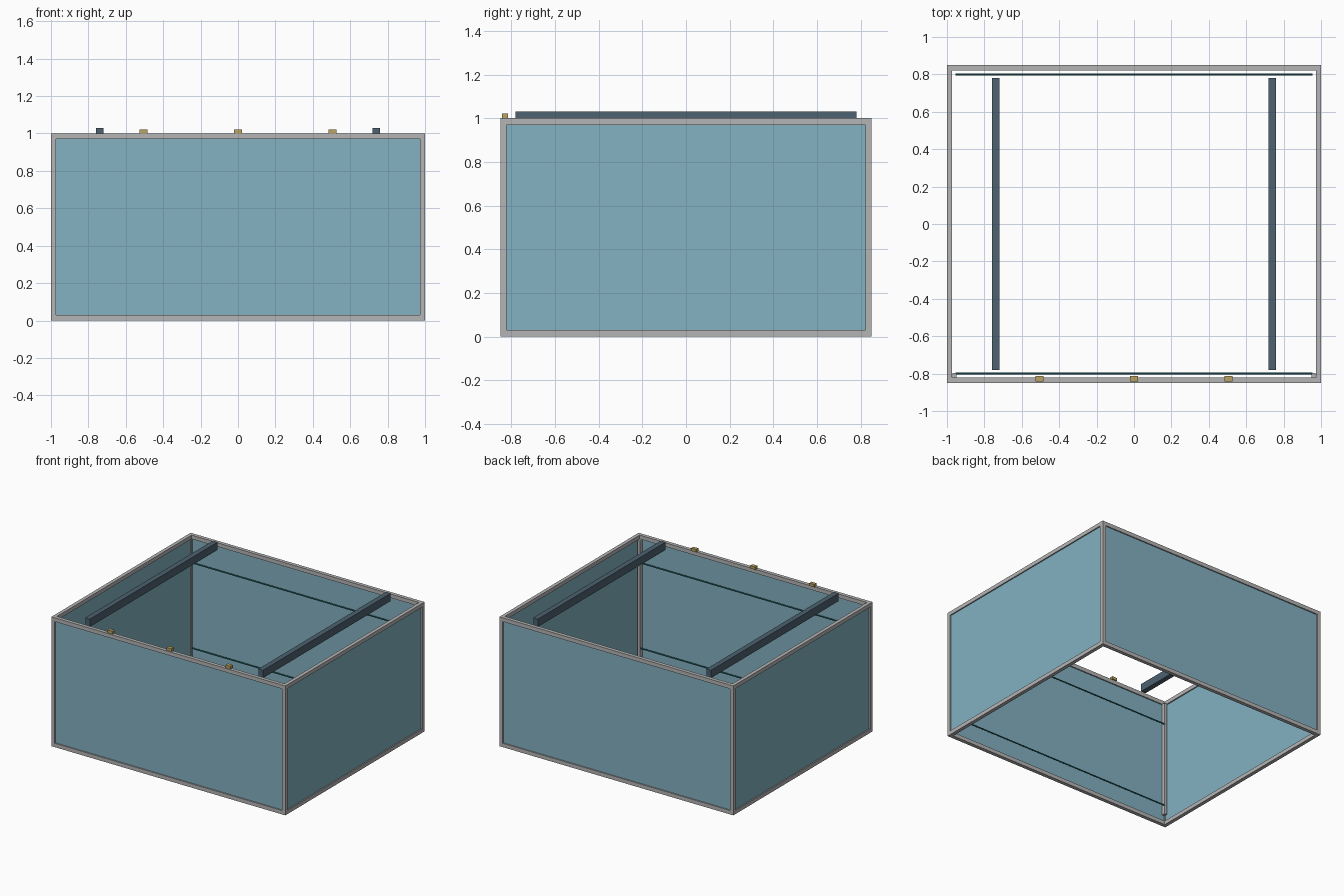
import bpy
import math

cube = bpy.data.objects.get("Cube")
if cube:
    bpy.data.objects.remove(cube, do_unlink=True)


def material(name, rgb):
    m = bpy.data.materials.new(name)
    m.use_nodes = True
    m.diffuse_color = (*rgb, 1)
    m.node_tree.nodes["Principled BSDF"].inputs["Base Color"].default_value = (*rgb, 1)
    return m


GREY = material("frame_grey", (0.46, 0.46, 0.46))
BLUE = material("panel_blue", (0.23, 0.44, 0.54))
SLATE = material("beam_slate", (0.075, 0.12, 0.16))
GOLD = material("clip_gold", (0.50, 0.36, 0.12))
TEAL = material("rod_teal", (0.02, 0.16, 0.17))


def box(name, centre, size, mat):
    bpy.ops.mesh.primitive_cube_add(size=1, location=centre)
    ob = bpy.context.object
    ob.name = name
    ob.scale = size
    bpy.ops.object.transform_apply(location=False, rotation=False, scale=True)
    ob.data.materials.append(mat)
    return ob


def rod(name, centre, length, radius, mat):
    bpy.ops.mesh.primitive_cylinder_add(vertices=12, radius=radius, depth=length,
                                        location=centre, rotation=(0, math.pi / 2, 0))
    ob = bpy.context.object
    ob.name = name
    ob.data.materials.append(mat)
    bpy.ops.object.shade_smooth_by_angle()
    return ob


HX, HY, H = 1.0, 0.85, 1.0      # half width, half depth, height
T, RAIL = 0.028, 0.03           # member width, rail height
PANEL = 0.01

# Bottom and top rails of the frame
for level, z in (("bottom", RAIL / 2), ("top", H - RAIL / 2)):
    for side, s in (("front", -1), ("back", 1)):
        box(f"{side}_{level}_rail", (0, s * (HY - T / 2), z), (2 * HX, T, RAIL), GREY)
    for side, s in (("right", -1), ("left", 1)):
        box(f"{side}_{level}_rail", (s * (HX - T / 2), 0, z),
            (T, 2 * (HY - T), RAIL), GREY)

# Corner uprights
for end, sy in (("front", -1), ("back", 1)):
    for side, sx in (("right", -1), ("left", 1)):
        box(f"{end}_{side}_upright",
            (sx * (HX - T / 2), sy * (HY - T / 2), H / 2), (T, T, H - 2 * RAIL), GREY)

# Wall panels set inside the frame
for side, s in (("front", -1), ("back", 1)):
    box(f"{side}_panel", (0, s * (HY - T / 2), H / 2),
        (2 * (HX - T), PANEL, H - 2 * RAIL), BLUE)
for side, s in (("right", -1), ("left", 1)):
    box(f"{side}_panel", (s * (HX - T / 2), 0, H / 2),
        (PANEL, 2 * (HY - T), H - 2 * RAIL), BLUE)

# Cross beams, inner posts, and horizontal rods
for side, s in (("right", -1), ("left", 1)):
    box(f"{side}_cross_beam", (s * 0.74, 0, H), (0.04, 1.56, 0.06), SLATE)
    box(f"{side}_inner_post", (s * 0.96, -0.81, 0.52), (0.022, 0.028, 0.9), GREY)
for side, s in (("front", -1), ("back", 1)):
    for level, z in (("lower", 0.14), ("upper", 0.80)):
        rod(f"{side}_{level}_rod", (0, s * 0.80, z), 1.91, 0.005, TEAL)

# Clips along the front rail
for name, x in (("right", -0.505), ("middle", 0), ("left", 0.505)):
    box(f"{name}_clip", (x, -0.828, H + 0.011), (0.042, 0.028, 0.022), GOLD)
